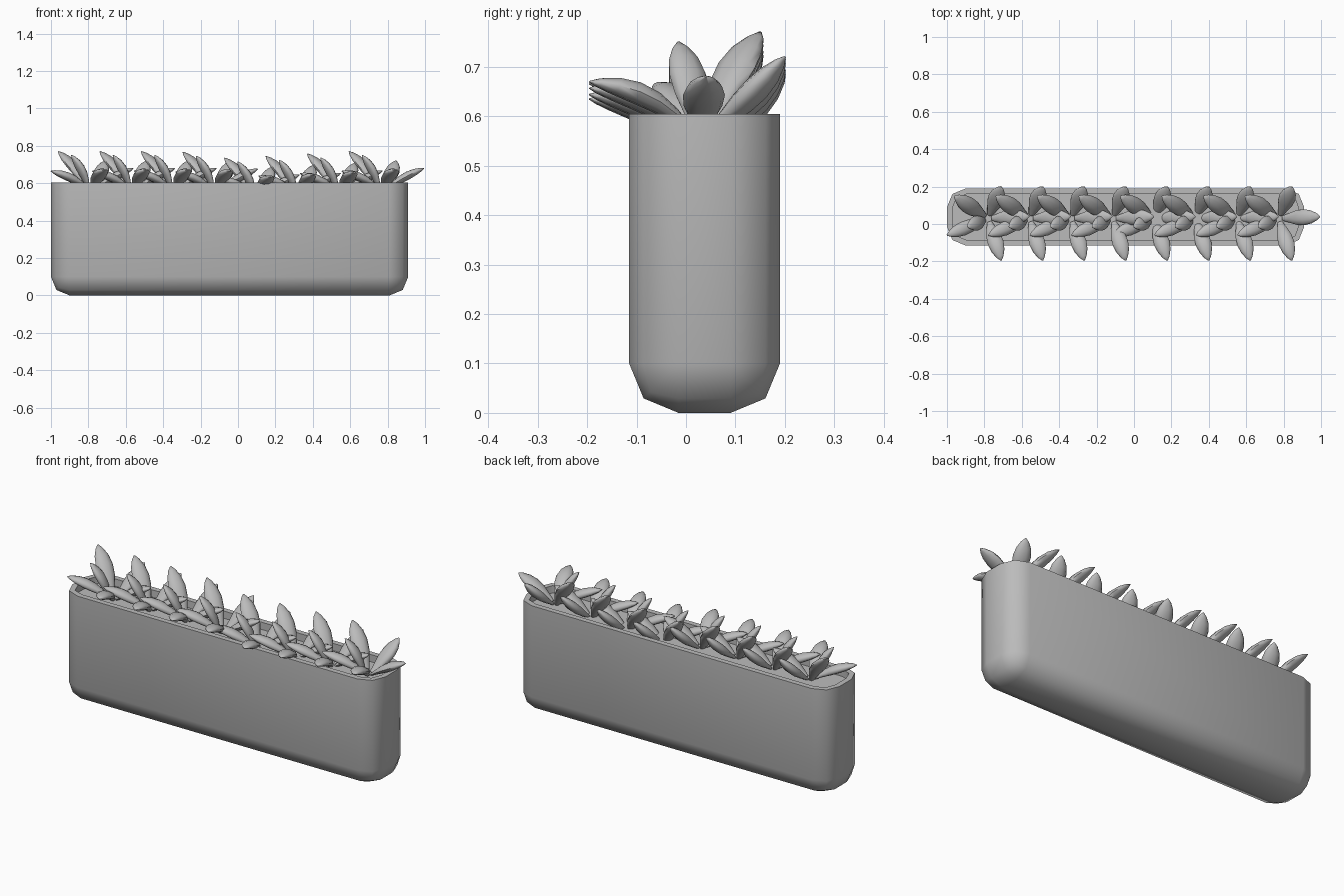
import bpy, bmesh, math
from mathutils import Vector

cube = bpy.data.objects.get("Cube")
if cube:
    bpy.data.objects.remove(cube, do_unlink=True)

grey = bpy.data.materials.new("plain grey")
grey.use_nodes = True
grey.diffuse_color = (0.5, 0.5, 0.5, 1)
grey.node_tree.nodes["Principled BSDF"].inputs["Base Color"].default_value = (0.5, 0.5, 0.5, 1)


def finish(bm, name):
    bmesh.ops.recalc_face_normals(bm, faces=bm.faces)
    mesh = bpy.data.meshes.new(name)
    bm.to_mesh(mesh)
    bm.free()
    mesh.materials.append(grey)
    return mesh


def place(mesh, name, location=(0, 0, 0)):
    obj = bpy.data.objects.new(name, mesh)
    obj.location = location
    bpy.context.collection.objects.link(obj)
    return obj


def smooth(obj, degrees):
    bpy.ops.object.select_all(action='DESELECT')
    obj.select_set(True)
    bpy.context.view_layer.objects.active = obj
    bpy.ops.object.shade_smooth_by_angle(angle=math.radians(degrees))


# Planter box: rounded sides and base, open top with a rim and a soil floor
WIDTH, DEPTH, HEIGHT = 1.91, 0.305, 0.604
bm = bmesh.new()
bmesh.ops.create_cube(bm, size=1)
for v in bm.verts:
    v.co = ((v.co.x * WIDTH), v.co.y * DEPTH, (v.co.z + 0.5) * HEIGHT)
rounded = [e for e in bm.edges if min(v.co.z for v in e.verts) < 0.01]
bmesh.ops.bevel(bm, geom=rounded, offset=0.1, segments=2, profile=0.5, affect='EDGES')
top = max(bm.faces, key=lambda f: f.calc_center_median().z)
bmesh.ops.inset_region(bm, faces=[top], thickness=0.03)
floor = bmesh.ops.extrude_face_region(bm, geom=[top])
bmesh.ops.translate(bm, vec=(0, 0, -0.04), verts=[g for g in floor["geom"] if isinstance(g, bmesh.types.BMVert)])
if top.is_valid:
    bmesh.ops.delete(bm, geom=[top], context='FACES_ONLY')
planter = place(finish(bm, "planter_box"), "planter_box", (-0.045, 0.0375, 0))
smooth(planter, 60)


# Leaf: flattened, arched spindle swept from root to tip
SIDES = 10
OUTLINE = ((0, 0.3), (0.2, 0.62), (0.4, 0.92), (0.6, 1), (0.78, 0.82), (0.92, 0.45), (1, 0.08))


def add_leaf(bm, tip, width, thick, arch):
    tip = Vector(tip)
    flat = Vector((tip.x, tip.y, 0)).normalized()
    root = flat * 0.02
    across = Vector((-flat.y, flat.x, 0))
    up = (tip - root).normalized().cross(across)
    rings = []
    for t, size in OUTLINE:
        centre = root.lerp(tip, t) + up * arch * 4 * t * (1 - t)
        ring = []
        for i in range(SIDES):
            a = math.tau * i / SIDES
            ring.append(bm.verts.new(centre + across * math.cos(a) * width * size / 2
                                     + up * math.sin(a) * thick * size / 2))
        rings.append(ring)
    for low, high in zip(rings, rings[1:]):
        for i in range(SIDES):
            j = (i + 1) % SIDES
            bm.faces.new((low[i], low[j], high[j], high[i]))
    bm.faces.new(rings[0])
    bm.faces.new(rings[-1])


# One rosette: tip position from the root, then width, thickness and arch
bm = bmesh.new()
for leaf in (
    ((0.22, 0.01, 0.11), 0.085, 0.045, 0.008),
    ((0.07, -0.225, 0.10), 0.085, 0.045, 0.022),
    ((-0.22, -0.09, 0.095), 0.075, 0.045, 0.012),
    ((-0.11, -0.045, 0.18), 0.08, 0.045, 0.012),
    ((-0.18, 0.12, 0.20), 0.09, 0.05, 0.012),
    ((0.07, 0.17, 0.15), 0.09, 0.05, -0.006),
):
    add_leaf(bm, *leaf)
rosette = finish(bm, "succulent")

# Row of plants, a few set deeper than the rest
SINK = (0, 0, 0, 0.004, 0.035, 0.026, 0.013, 0)
for n, sink in enumerate(SINK):
    plant = place(rosette, f"succulent_{n + 1}", (-0.78 + 0.222 * n, 0.03, 0.57 - sink))
    if n == 0:
        smooth(plant, 60)
